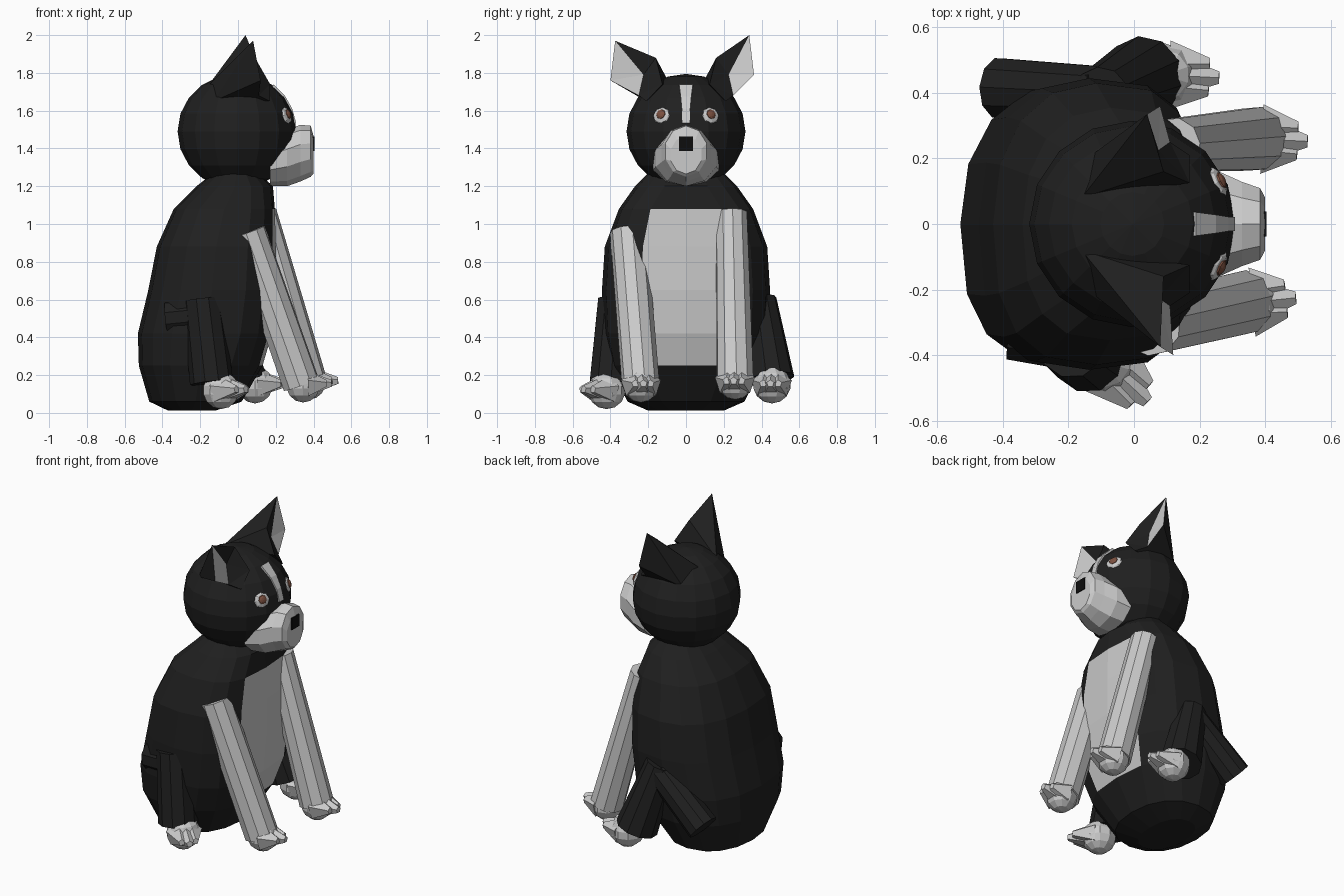
import bpy, bmesh, math
from mathutils import Vector, Matrix

if "Cube" in bpy.data.objects:
    bpy.data.objects.remove(bpy.data.objects["Cube"])


def material(name, r, g, b):
    m = bpy.data.materials.new(name)
    m.diffuse_color = (r, g, b, 1)
    m.use_nodes = True
    m.node_tree.nodes["Principled BSDF"].inputs["Base Color"].default_value = m.diffuse_color
    return m


BLACK = material("black_fur", 0.014, 0.014, 0.014)
WHITE = material("white_fur", 0.65, 0.65, 0.65)
BROWN = material("brown_iris", 0.2, 0.08, 0.05)
NOSE = material("nose_black", 0.004, 0.004, 0.004)


def finish(name, bm, *mats):
    bmesh.ops.recalc_face_normals(bm, faces=bm.faces)
    me = bpy.data.meshes.new(name)
    bm.to_mesh(me)
    bm.free()
    for m in mats:
        me.materials.append(m)
    ob = bpy.data.objects.new(name, me)
    bpy.context.collection.objects.link(ob)
    return ob


def loft(rings):
    """Skin equal-length rings of points and cap both ends."""
    bm = bmesh.new()
    vs = [[bm.verts.new(p) for p in ring] for ring in rings]
    n = len(vs[0])
    for a, b in zip(vs, vs[1:]):
        for i in range(n):
            j = (i + 1) % n
            bm.faces.new((a[i], a[j], b[j], b[i]))
    bm.faces.new(vs[0])
    bm.faces.new(vs[-1])
    return bm


def add_cone(bm, a, b, r1, r2, seg):
    a, b = Vector(a), Vector(b)
    d = b - a
    mat = Matrix.Translation((a + b) / 2) @ d.to_track_quat('Z', 'Y').to_matrix().to_4x4()
    bmesh.ops.create_cone(bm, cap_ends=True, segments=seg, radius1=r1, radius2=r2,
                          depth=d.length, matrix=mat)


def limb(name, a, b, r1, r2, mat, seg=10):
    bm = bmesh.new()
    add_cone(bm, a, b, r1, r2, seg)
    return finish(name, bm, mat)


def ball(name, centre, scale, mat, u=12, v=8, rot=None):
    bm = bmesh.new()
    m = Matrix.Translation(centre) @ (rot or Matrix()) @ Matrix.Diagonal((*scale, 1))
    bmesh.ops.create_uvsphere(bm, u_segments=u, v_segments=v, radius=1, matrix=m)
    return finish(name, bm, mat)


def paw(name, centre, angle, r=0.1, reach=0.17):
    """Faceted ball with three tapered toes facing the given heading."""
    bm = bmesh.new()
    c = Vector(centre)
    bmesh.ops.create_uvsphere(bm, u_segments=10, v_segments=7, radius=r,
                              matrix=Matrix.Translation(c))
    fwd = Vector((math.cos(angle), math.sin(angle), 0))
    side = Vector((-fwd.y, fwd.x, 0))
    for k in (-1, 0, 1):
        root = c + side * 0.035 * k + fwd * 0.02
        tip = c + side * 0.04 * k + fwd * (reach - 0.03 * abs(k)) + Vector((0, 0, 0.005))
        add_cone(bm, root, tip, 0.075, 0.02, 5)
    finish(name, bm, WHITE)


# Body: stacked rounded-square rings (z, back x, front x, half width)
BODY = [(0.012, -0.37, -0.12, 0.2), (0.06, -0.47, 0.02, 0.31), (0.25, -0.525, 0.13, 0.4),
        (0.42, -0.53, 0.18, 0.435), (0.65, -0.475, 0.2, 0.445), (0.88, -0.43, 0.2, 0.43),
        (1.08, -0.34, 0.195, 0.355), (1.2, -0.22, 0.185, 0.27), (1.27, -0.13, 0.11, 0.2)]
N = 16


def body_point(z, x0, x1, w, t):
    c, s = math.cos(t), math.sin(t)
    p = 0.9 if c < 0 < s else 0.74          # left rear is rounder
    if c > 0 and 0.3 < z < 1.15:
        p = 0.66                            # full shoulders around the front legs
    if z < 0.1 or z > 1.15:
        p = 0.9
    return ((x0 + x1) / 2 + (x1 - x0) / 2 * math.copysign(abs(c) ** p, c),
            w * math.copysign(abs(s) ** p, s), z)


bm = loft([[body_point(*ring, 2 * math.pi * i / N) for i in range(N)] for ring in BODY])
# White chest patch, narrowing towards the throat
for f in bm.faces:
    c = f.calc_center_median()
    if c.x > 0.1 and 0.28 < c.z < 1.05 and abs(c.y) < 0.17:
        f.material_index = 1
finish("body", bm, BLACK, WHITE)

# Head
ball("head", (-0.005, 0, 1.49), (0.315, 0.315, 0.305), BLACK, 16, 10)

# Muzzle: (x, centre z, half width, half height)
MUZZLE = [(0.17, 1.325, 0.185, 0.125), (0.26, 1.35, 0.168, 0.15), (0.33, 1.375, 0.135, 0.15),
          (0.385, 1.385, 0.115, 0.135), (0.4, 1.365, 0.085, 0.1)]
finish("muzzle", loft([[(x, w * math.cos(t), cz + h * math.sin(t))
                        for t in (2 * math.pi * (i + 0.5) / 10 for i in range(10))]
                       for x, cz, w, h in MUZZLE]), WHITE)

# Nose
bm = bmesh.new()
bmesh.ops.create_cube(bm, size=1, matrix=Matrix.Translation((0.39, 0, 1.425))
                      @ Matrix.Diagonal((0.03, 0.075, 0.075, 1)))
finish("nose", bm, NOSE)

# Blaze: strip following the forehead
strip = []
for deg, w in ((8, 0.022), (22, 0.022), (36, 0.028), (52, 0.036)):
    a = math.radians(deg)
    strip.append([(-0.005 + r * math.cos(a), y, 1.49 + r * math.sin(a))
                  for r, y in ((0.28, -w), (0.316, -w), (0.316, w), (0.28, w))])
finish("forehead_blaze", loft(strip), WHITE)

# Eyes
for s, side in ((-1, "right"), (1, "left")):
    d = Vector((0.265, 0.13 * s, 0.085)).normalized()
    rot = d.to_track_quat('Z', 'Y').to_matrix().to_4x4()
    c = Vector((-0.005, 0, 1.49))
    ball(side + "_eye_white", c + d * 0.303, (0.05, 0.046, 0.016), WHITE, 8, 6, rot)
    ball(side + "_iris", c + d * 0.31 + Vector((0, 0, 0.004)), (0.029, 0.029, 0.016),
         BROWN, 8, 6, rot)

# Ears: wide folded shell with a white inner triangle (4 = tip, 6-8 = inner face)
EAR = [(-0.16, 0.08, 1.73), (-0.13, 0.21, 1.65), (0.17, 0.21, 1.65), (0.17, 0.125, 1.74),
       (0.04, 0.335, 2.0), (0.08, 0.36, 1.79), (0.09, 0.16, 1.88),
       (0.075, 0.225, 1.79), (0.11, 0.25, 1.68)]
EAR_FACES = [(0, 4, 1), (1, 4, 5), (1, 5, 8, 2), (0, 3, 6), (0, 6, 4), (3, 7, 6),
             (6, 7, 4), (3, 2, 8), (3, 8, 7), (4, 7, 5), (7, 8, 5), (0, 1, 2, 3)]
for s, side, shift in ((1, "left", (0, 0, 0)), (-1, "right", (0.04, -0.04, -0.03))):
    bm = bmesh.new()
    vs = []
    for x, y, z in EAR:
        v = Vector((x, y * s, z))
        if y > 0.3:
            v += Vector(shift)
        vs.append(bm.verts.new(v))
    for k, f in enumerate(EAR_FACES):
        bm.faces.new([vs[i] for i in f]).material_index = 1 if k in (9, 10) else 0
    finish(side + "_ear", bm, BLACK, WHITE)

# Front legs and paws
limb("right_front_leg", (0.05, -0.305, 0.96), (0.335, -0.24, 0.15), 0.098, 0.1, WHITE)
paw("right_front_paw", (0.345, -0.24, 0.15), 0.1, 0.095, 0.15)
limb("left_front_leg", (0.12, 0.24, 1.06), (0.37, 0.26, 0.17), 0.085, 0.1, WHITE)
paw("left_front_paw", (0.375, 0.26, 0.165), -0.05, 0.095, 0.155)

# Hind legs: thigh, shin and paw
limb("right_thigh", (-0.17, -0.355, 0.52), (-0.37, -0.32, 0.5), 0.1, 0.1, BLACK)
limb("right_shin", (-0.19, -0.365, 0.6), (-0.14, -0.4, 0.16), 0.105, 0.115, BLACK)
paw("right_hind_paw", (-0.09, -0.42, 0.12), -0.75, 0.1, 0.18)
limb("left_thigh", (-0.1, 0.4, 0.55), (-0.41, 0.415, 0.28), 0.085, 0.095, BLACK)
limb("left_shin", (-0.1, 0.39, 0.6), (0.03, 0.45, 0.18), 0.09, 0.125, BLACK)
paw("left_hind_paw", (0.09, 0.455, 0.15), -0.05, 0.1, 0.17)
